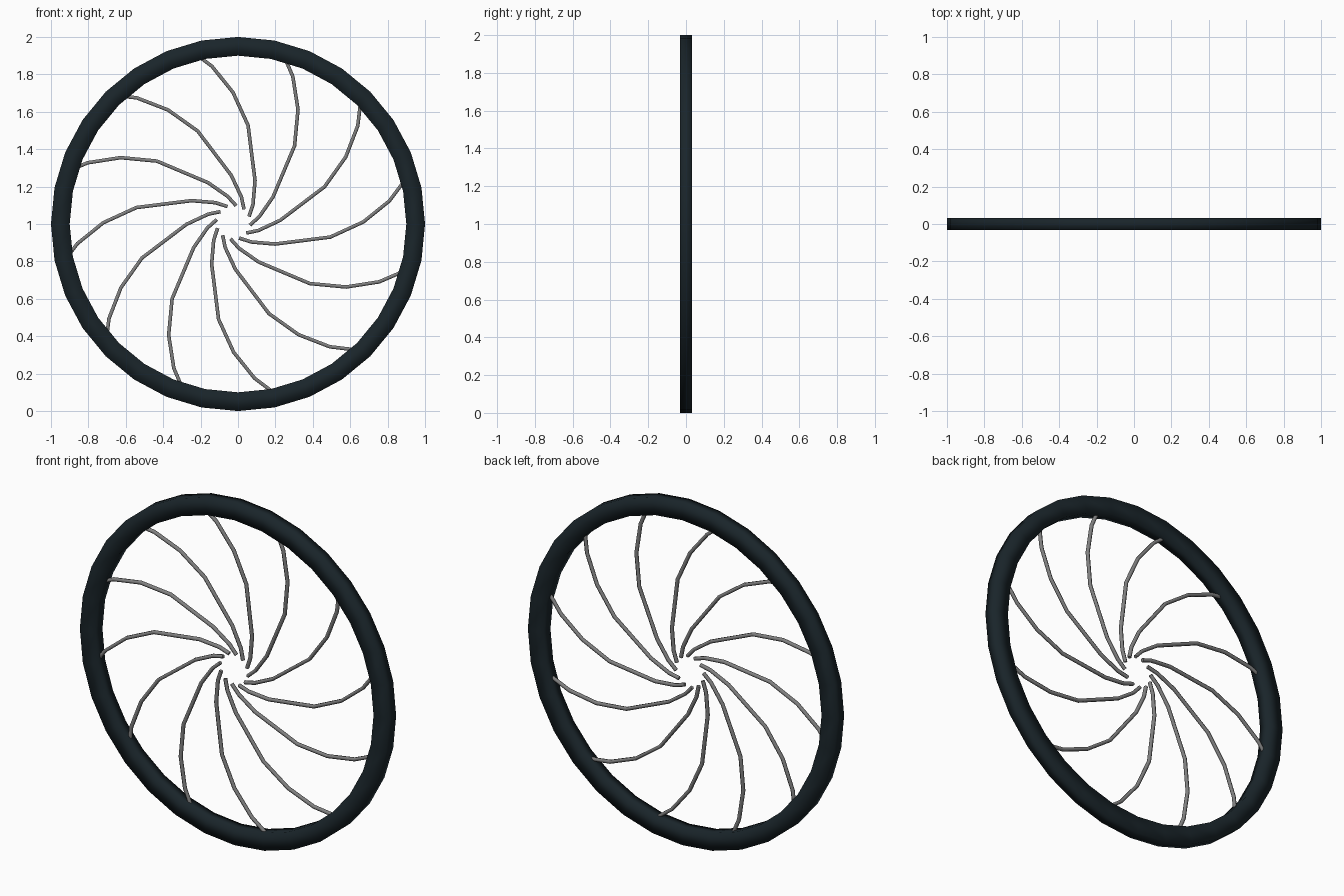
import bpy, bmesh, math

if "Cube" in bpy.data.objects:
    bpy.data.objects.remove(bpy.data.objects["Cube"])

def material(name, color):
    m = bpy.data.materials.new(name)
    m.diffuse_color = (*color, 1)
    m.use_nodes = True
    m.node_tree.nodes["Principled BSDF"].inputs["Base Color"].default_value = m.diffuse_color
    return m

def add_object(name, mesh, mat, location, angle=0):
    ob = bpy.data.objects.new(name, mesh)
    bpy.context.collection.objects.link(ob)
    ob.location = location
    ob.rotation_euler = (0, angle, 0)
    if not mesh.materials:
        mesh.materials.append(mat)
    return ob

dark = material("dark_rubber", (0.01, 0.018, 0.023))
steel = material("steel_grey", (0.22, 0.22, 0.22))

# Rim: rectangular section swept round 32 sides
SIDES = 32
section = [(1.0, -0.033), (1.0, 0.033), (0.9, 0.033), (0.9, -0.033)]
bm = bmesh.new()
rings = []
for i in range(SIDES):
    a = 2 * math.pi * i / SIDES
    rings.append([bm.verts.new((r * math.cos(a), y, r * math.sin(a))) for r, y in section])
for i in range(SIDES):
    p, q = rings[i], rings[(i + 1) % SIDES]
    for j in range(4):
        k = (j + 1) % 4
        bm.faces.new((p[j], p[k], q[k], q[j]))
bmesh.ops.recalc_face_normals(bm, faces=bm.faces)
for f in bm.faces:
    f.smooth = True
rim_mesh = bpy.data.meshes.new("rim")
bm.to_mesh(rim_mesh)
bm.free()
add_object("rim", rim_mesh, dark, (0, 0, 1))

# Spoke: thin rod along a curved path, from hub gap into the rim
path = [(0.084, 0.031), (0.105, 0.095), (0.116, 0.223), (0.079, 0.518),
        (-0.002, 0.695), (-0.114, 0.834), (-0.21, 0.906)]
curve = bpy.data.curves.new("spoke_path", 'CURVE')
curve.dimensions = '3D'
curve.bevel_depth = 0.011
curve.bevel_resolution = 1
curve.use_fill_caps = True
spline = curve.splines.new('POLY')
spline.points.add(len(path) - 1)
for pt, (x, z) in zip(spline.points, path):
    pt.co = (x, 0, z, 1)
helper = bpy.data.objects.new("spoke_path", curve)
bpy.context.collection.objects.link(helper)
bpy.context.view_layer.update()
spoke_mesh = bpy.data.meshes.new_from_object(
    helper.evaluated_get(bpy.context.evaluated_depsgraph_get()))
bpy.data.objects.remove(helper)

# Twelve spokes around a slightly offset centre
for i in range(12):
    add_object(f"spoke_{i + 1}", spoke_mesh, steel, (-0.025, 0, 1.009), i * math.pi / 6)
